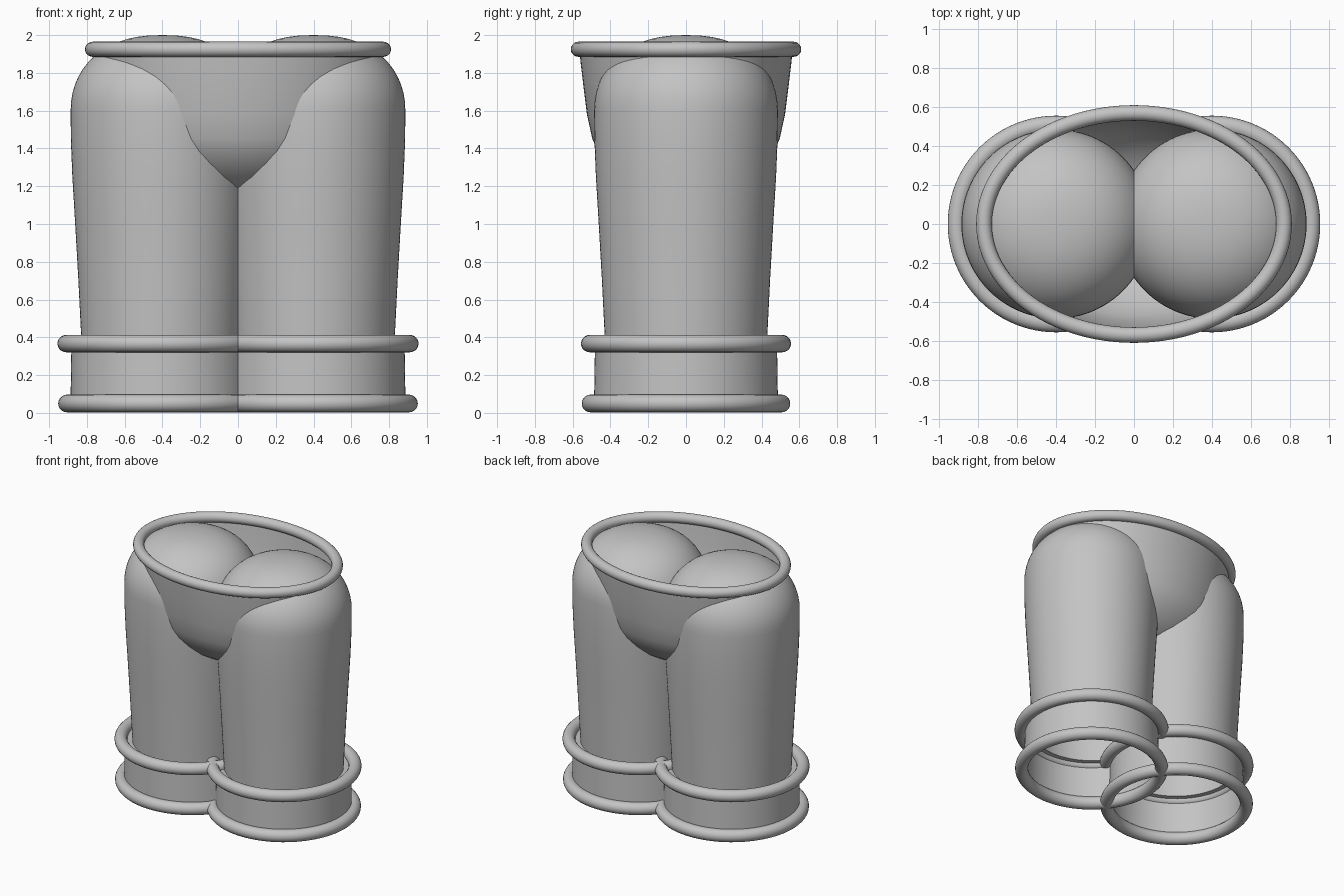
import bpy, bmesh
from math import sin, cos, pi

if "Cube" in bpy.data.objects:
    bpy.data.objects.remove(bpy.data.objects["Cube"])

GREY = (0.55, 0.55, 0.55, 1)
cloth = bpy.data.materials.new("grey cloth")
cloth.use_nodes = True
cloth.diffuse_color = GREY
cloth.node_tree.nodes["Principled BSDF"].inputs["Base Color"].default_value = GREY

SIDES = 96


def finish(name, bm, location):
    """Turn a bmesh into a smooth shaded object."""
    bmesh.ops.remove_doubles(bm, verts=bm.verts, dist=0.0001)
    bmesh.ops.recalc_face_normals(bm, faces=bm.faces)
    mesh = bpy.data.meshes.new(name)
    bm.to_mesh(mesh)
    bm.free()
    mesh.materials.append(cloth)
    obj = bpy.data.objects.new(name, mesh)
    obj.location = location
    bpy.context.collection.objects.link(obj)
    bpy.ops.object.select_all(action="DESELECT")
    obj.select_set(True)
    bpy.context.view_layer.objects.active = obj
    bpy.ops.object.shade_smooth_by_angle(angle=pi / 5)
    return obj


def sweep(name, section, rx, ry, location, closed=False):
    """Carry (offset, height) points round an ellipse, along its normal."""
    bm = bmesh.new()
    loops = []
    for i in range(SIDES):
        a = 2 * pi * i / SIDES
        nx, ny = ry * cos(a), rx * sin(a)
        n = (nx * nx + ny * ny) ** 0.5
        loops.append([bm.verts.new((rx * cos(a) + d * nx / n,
                                    ry * sin(a) + d * ny / n, z))
                      for d, z in section])
    steps = len(section) if closed else len(section) - 1
    for i in range(SIDES):
        a, b = loops[i], loops[(i + 1) % SIDES]
        for j in range(steps):
            k = (j + 1) % len(section)
            bm.faces.new((a[j], b[j], b[k], a[k]))
    return finish(name, bm, location)


def lathe(name, profile, sx, sy, location):
    """Revolve (radius, height) points, scaled to an ellipse."""
    bm = bmesh.new()
    verts = [bm.verts.new((r, 0, z)) for r, z in profile]
    edges = [bm.edges.new(pair) for pair in zip(verts, verts[1:])]
    bmesh.ops.spin(bm, geom=verts + edges, axis=(0, 0, 1), cent=(0, 0, 0),
                   steps=SIDES, angle=2 * pi)
    bmesh.ops.scale(bm, vec=(sx, sy, 1), verts=bm.verts)
    return finish(name, bm, location)


def band(name, rx, ry, thick, location):
    circle = [(thick * cos(2 * pi * i / 20), thick * sin(2 * pi * i / 20))
              for i in range(20)]
    return sweep(name, circle, rx, ry, location, closed=True)


# Leg profile: cuff, step inside the upper ring, tapered tube, domed top
leg_profile = [(0.487, 0.04), (0.482, 0.36), (0.428, 0.36), (0.445, 0.7),
               (0.462, 1.0), (0.477, 1.25), (0.485, 1.45), (0.486, 1.6)]
DOME = 14
for i in range(1, DOME + 1):
    t = pi / 2 * i / DOME
    leg_profile.append((0.486 * max(cos(t), 0) ** 0.85,
                        1.6 + 0.4 * sin(t) ** 0.95))

for side, x in (("left", 0.4), ("right", -0.4)):
    lathe(side + "_leg", leg_profile, 1, 1, (x, 0, 0))
    band(side + "_hem_ring", 0.505, 0.505, 0.047, (x, 0, 0.05))
    band(side + "_cuff_ring", 0.51, 0.51, 0.046, (x, 0, 0.367))

# Hip bowl, open at the waist
hip_profile = [(0, 1.12), (0.25, 1.14), (0.48, 1.2), (0.62, 1.25), (0.74, 1.32),
               (0.82, 1.385), (0.87, 1.45), (0.92, 1.58), (0.955, 1.74),
               (0.98, 1.86), (0.99, 1.925)]
lathe("hips", hip_profile, 0.77, 0.57, (0, 0, 0))

# Waistband
band("waistband", 0.77, 0.57, 0.04, (0, 0, 1.925))
